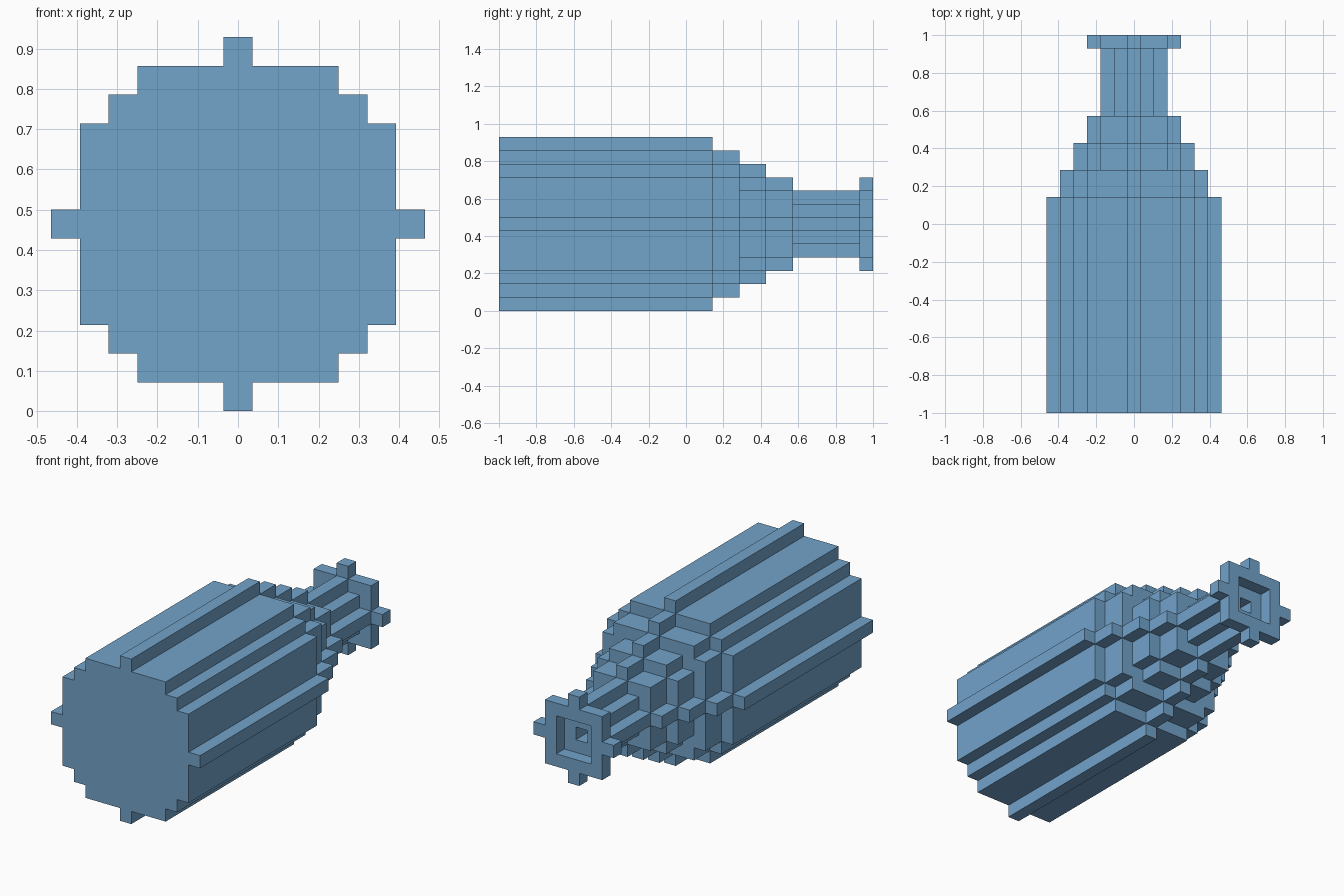
import bpy, bmesh
from mathutils import Vector

if "Cube" in bpy.data.objects:
    bpy.data.objects.remove(bpy.data.objects["Cube"])

U = 1 / 14           # one block
MID_Z = 6.5 * U      # height of the bottle axis

# Bottle lying along y: (part, start block, end block, disc radius, hollow)
SLICES = [
    ("bottle_base", 0, 1, 6, False),
    ("bottle_body", 1, 16, 6, True),
    ("bottle_shoulder", 16, 18, 5, True),
    ("bottle_shoulder", 18, 20, 4, True),
    ("bottle_shoulder", 20, 22, 3, True),
    ("bottle_neck", 22, 27, 2, True),
    ("bottle_lip", 27, 28, 3, True),
]

glass = bpy.data.materials.new("bottle blue")
glass.diffuse_color = (0.17, 0.367, 0.59, 1)
glass.use_nodes = True
glass.node_tree.nodes["Principled BSDF"].inputs["Base Color"].default_value = glass.diffuse_color


def filled(i, x, z):
    """Is the block at (x, z) of slice i solid?"""
    if not 0 <= i < len(SLICES):
        return False
    r, hollow = SLICES[i][3:]
    d = x * x + z * z
    return d <= r * r and not (hollow and d < (r - 1) ** 2)


def add_side(bm, centre, half, axis, sign):
    """One outward-facing rectangle of a block."""
    a, b = (axis + 1) % 3, (axis + 2) % 3
    corners = []
    for s, t in ((-1, -1), (1, -1), (1, 1), (-1, 1)):
        p = Vector(centre)
        p[axis] += sign * half[axis]
        p[a] += s * half[a]
        p[b] += t * half[b]
        corners.append(bm.verts.new(p))
    bm.faces.new(corners if sign > 0 else corners[::-1])


def build_part(name):
    bm = bmesh.new()
    for i, (part, y0, y1, r, _) in enumerate(SLICES):
        if part != name:
            continue
        half = (U / 2, (y1 - y0) * U / 2, U / 2)
        for x in range(-r, r + 1):
            for z in range(-r, r + 1):
                if not filled(i, x, z):
                    continue
                centre = (x * U, (y0 + y1) * U / 2 - 1, z * U + MID_Z)
                # Only the sides that border empty space
                for s in (-1, 1):
                    if not filled(i, x + s, z):
                        add_side(bm, centre, half, 0, s)
                    if not filled(i + s, x, z):
                        add_side(bm, centre, half, 1, s)
                    if not filled(i, x, z + s):
                        add_side(bm, centre, half, 2, s)
    bmesh.ops.remove_doubles(bm, verts=bm.verts, dist=1e-4)
    bmesh.ops.dissolve_limit(bm, angle_limit=0.02, verts=bm.verts, edges=bm.edges)
    mesh = bpy.data.meshes.new(name)
    bm.to_mesh(mesh)
    bm.free()
    mesh.materials.append(glass)
    bpy.context.collection.objects.link(bpy.data.objects.new(name, mesh))


for part_name in dict.fromkeys(s[0] for s in SLICES):
    build_part(part_name)
